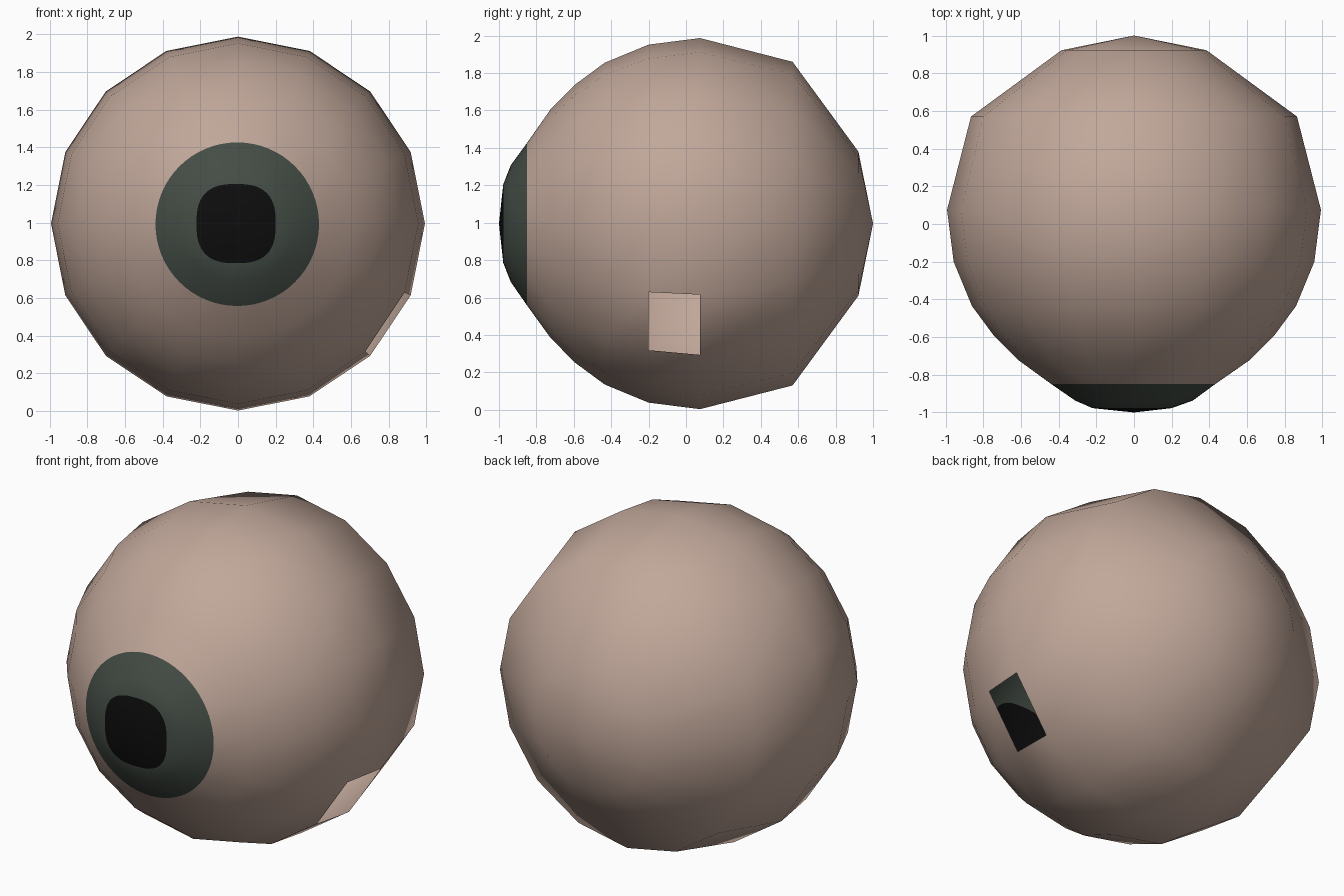
import bpy, bmesh, math

if "Cube" in bpy.data.objects:
    bpy.data.objects.remove(bpy.data.objects["Cube"])

CZ = 0.995          # height of the ball centre
SIDES = 16
FINE = 64           # rounder sampling for the painted front cap


def material(name, rgb):
    m = bpy.data.materials.new(name)
    m.diffuse_color = (*rgb, 1.0)
    m.use_nodes = True
    m.node_tree.nodes["Principled BSDF"].inputs["Base Color"].default_value = m.diffuse_color
    return m


mats = [material("pinkish white", (0.53, 0.385, 0.32)),
        material("dark green grey", (0.058, 0.074, 0.060)),
        material("pupil black", (0.004, 0.004, 0.004))]

bm = bmesh.new()


def ring(y, radius, n, cx=0.0, dz=0.0):
    """Ring of vertices around the y axis; radius may be a function of angle."""
    out = []
    for i in range(n):
        a = 2 * math.pi * i / n
        r = radius(a) if callable(radius) else radius
        out.append(bm.verts.new((cx + r * math.cos(a), y, CZ + dz + r * math.sin(a))))
    return out


def face(verts, mat=0):
    f = bm.faces.new(verts)
    f.material_index = mat
    f.smooth = True
    return f


def band(r1, r2, mat=0, skip=None):
    n = len(r1)
    for i in range(n):
        if i != skip:
            j = (i + 1) % n
            face([r1[i], r1[j], r2[j], r2[i]], mat)


def cap(centre, r, mat=0):
    for i in range(len(r)):
        face([centre, r[i], r[(i + 1) % len(r)]], mat)


def pupil_radius(a):
    # slightly squared circle
    p = 2.7
    return 0.21 * (abs(math.cos(a)) ** p + abs(math.sin(a)) ** p) ** (-1 / p)


# Pupil and iris
pupil = ring(-0.977, pupil_radius, FINE, cx=-0.01)
iris_mid = ring(-0.937, 0.312, FINE)
iris_edge = ring(-0.85, 0.434, FINE, cx=-0.004, dz=-0.003)
cap(bm.verts.new((0, -1, CZ)), pupil, 2)
band(pupil, iris_mid, 1)
band(iris_mid, iris_edge, 1)

# Ball: sixteen-sided rings from the iris to the coarser back
profile = [(-0.725, 0.61), (-0.595, 0.742), (-0.435, 0.86), (-0.2, 0.957),
           (0.075, 0.992), (0.57, 0.865), (0.922, 0.385)]
rings = [ring(y, r, SIDES) for y, r in profile]

# Transition from the fine iris edge to the first sixteen-sided ring
step = FINE // SIDES
first = rings[0]
for k in range(SIDES):
    a, b = first[k], first[(k + 1) % SIDES]
    e = [iris_edge[(k * step + i) % FINE] for i in range(step + 1)]
    half = step // 2
    for i in range(step):
        face([e[i], e[i + 1], a if i < half else b])
    face([a, e[half], b])

# One missing panel on the lower right side
HOLE_BAND, HOLE_SIDE = 3, 14
for i in range(len(rings) - 1):
    band(rings[i], rings[i + 1], 0, HOLE_SIDE if i == HOLE_BAND else None)
cap(bm.verts.new((0, 1, CZ)), rings[-1])

bmesh.ops.recalc_face_normals(bm, faces=bm.faces)
mesh = bpy.data.meshes.new("eyeball")
bm.to_mesh(mesh)
bm.free()
for m in mats:
    mesh.materials.append(m)
bpy.context.collection.objects.link(bpy.data.objects.new("eyeball", mesh))
